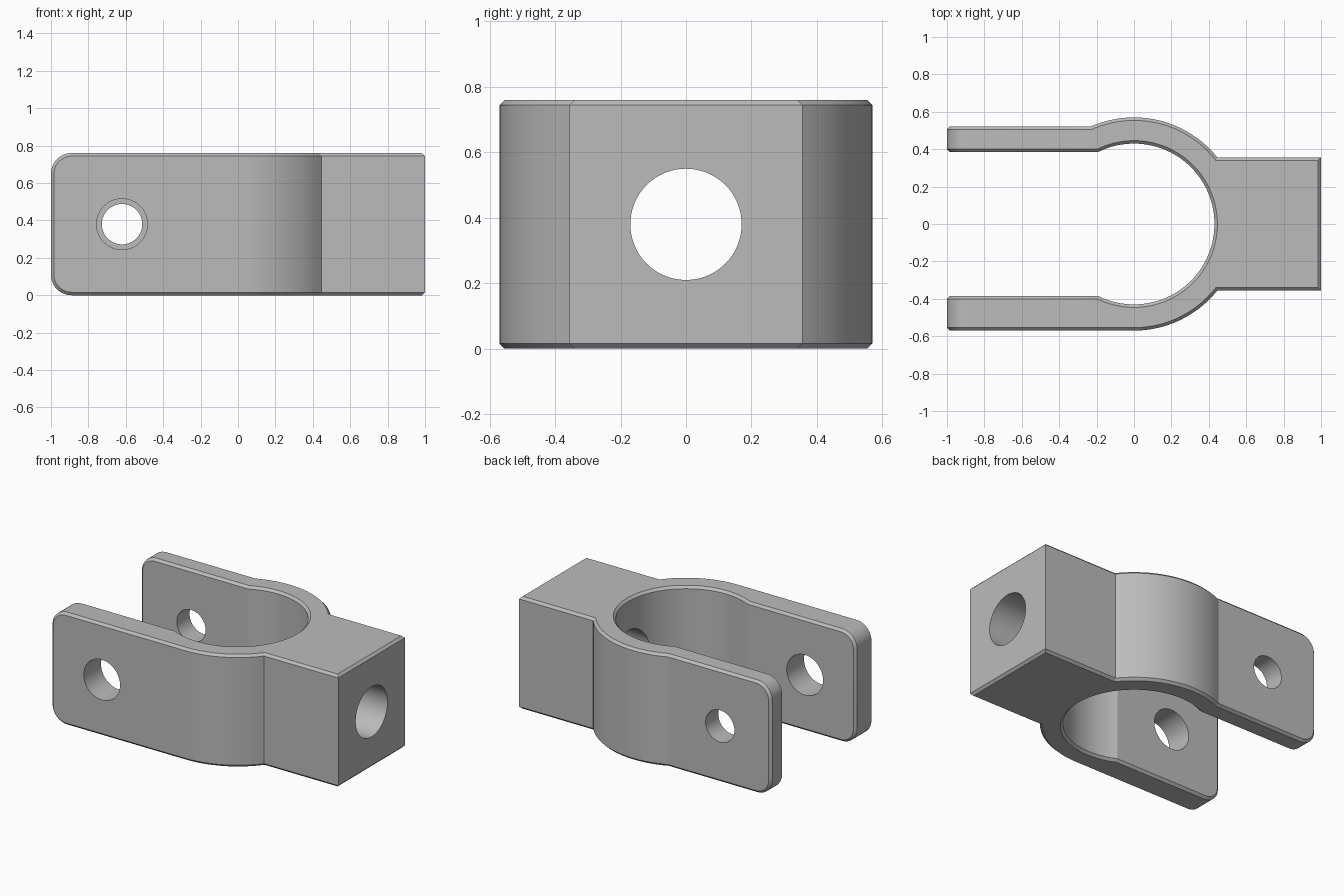
import bpy, bmesh
from math import asin, sin, cos, pi, radians
from mathutils import Matrix, Vector

cube = bpy.data.objects.get("Cube")
if cube:
    bpy.data.objects.remove(cube, do_unlink=True)

HEIGHT, CHAMFER, CORNER = 0.76, 0.016, 0.11
R_OUT, R_IN = 0.57, 0.43
BLOCK_Y, ARM_IN, BACK_OUT = 0.356, 0.385, 0.522

grey = bpy.data.materials.new("plain grey")
grey.use_nodes = True
colour = (0.5, 0.5, 0.5, 1)
grey.diffuse_color = colour
grey.node_tree.nodes["Principled BSDF"].inputs["Base Color"].default_value = colour


def arc(radius, start, end, steps):
    angles = [start + (end - start) * i / steps for i in range(steps + 1)]
    return [(radius * cos(a), radius * sin(a)) for a in angles]


def add_object(name, bm):
    mesh = bpy.data.meshes.new(name)
    bm.to_mesh(mesh)
    bm.free()
    obj = bpy.data.objects.new(name, mesh)
    bpy.context.collection.objects.link(obj)
    mesh.materials.append(grey)
    return obj


def cutter(name, radius, length, centre, axis):
    bm = bmesh.new()
    turn = Vector(axis).to_track_quat('Z', 'Y').to_matrix().to_4x4()
    bmesh.ops.create_cone(bm, cap_ends=True, segments=64, radius1=radius, radius2=radius,
                          depth=length, matrix=Matrix.Translation(centre) @ turn)
    obj = add_object(name, bm)
    obj.hide_render = True
    return obj


# Outline: ring opening into two arms on the left, solid block on the right
block_a = asin(BLOCK_Y / R_OUT)
inner_a = pi - asin(ARM_IN / R_IN)
outline = arc(R_OUT, -pi / 2, -block_a, 16)
outline += [(1, -BLOCK_Y), (1, BLOCK_Y)]
outline += arc(R_OUT, block_a, pi - asin(BACK_OUT / R_OUT), 24)
outline += [(-1, BACK_OUT), (-1, ARM_IN)]
outline += arc(R_IN, inner_a, -inner_a, 64)
outline += [(-1, -ARM_IN), (-1, -R_OUT)]

bm = bmesh.new()
base = bm.faces.new([bm.verts.new((x, y, 0)) for x, y in outline])
result = bmesh.ops.extrude_face_region(bm, geom=[base])
top = [v for v in result["geom"] if isinstance(v, bmesh.types.BMVert)]
bmesh.ops.translate(bm, verts=top, vec=(0, 0, HEIGHT))
bmesh.ops.recalc_face_normals(bm, faces=bm.faces)

# Round the corners of the arm ends
ends = [e for e in bm.edges
        if all(v.co.x < -0.999 for v in e.verts)
        and abs(e.verts[0].co.z - e.verts[1].co.z) < 0.001]
bmesh.ops.bevel(bm, geom=ends, offset=CORNER, offset_type='OFFSET', segments=12,
                profile=0.5, affect='EDGES', clamp_overlap=False)
bm.normal_update()


# Chamfer every rim edge, leaving the upright edges of ring and block crisp
def is_rim(e):
    a, b = (v.co for v in e.verts)
    upright = (a - b).xy.length < 0.0001
    at_end = max(a.x, b.x) < -0.999
    return e.calc_face_angle(0) > radians(40) and (at_end or not upright)


bmesh.ops.bevel(bm, geom=[e for e in bm.edges if is_rim(e)], offset=CHAMFER,
                offset_type='OFFSET', segments=1, profile=0.5, affect='EDGES',
                clamp_overlap=False)
bmesh.ops.recalc_face_normals(bm, faces=bm.faces)
clamp = add_object("clamp_body", bm)

# Pin holes through the arms and the bore through the block
mid = HEIGHT / 2
cutters = [
    cutter("front_pin_hole", 0.136, 0.5, (-0.62, -0.48, mid), (0, 1, 0)),
    cutter("back_pin_hole", 0.108, 0.5, (-0.62, 0.48, mid), (0, 1, 0)),
    cutter("block_bore", 0.17, 1.0, (0.7, 0, mid), (1, 0, 0)),
]
bpy.context.view_layer.objects.active = clamp
for c in cutters:
    mod = clamp.modifiers.new(c.name, 'BOOLEAN')
    mod.operation, mod.solver, mod.object = 'DIFFERENCE', 'EXACT', c
    bpy.ops.object.modifier_apply(modifier=mod.name)
    bpy.data.objects.remove(c, do_unlink=True)

# Smooth curved walls, sharp edges
bpy.ops.object.select_all(action='DESELECT')
clamp.select_set(True)
bpy.ops.object.shade_smooth_by_angle(angle=radians(18))
